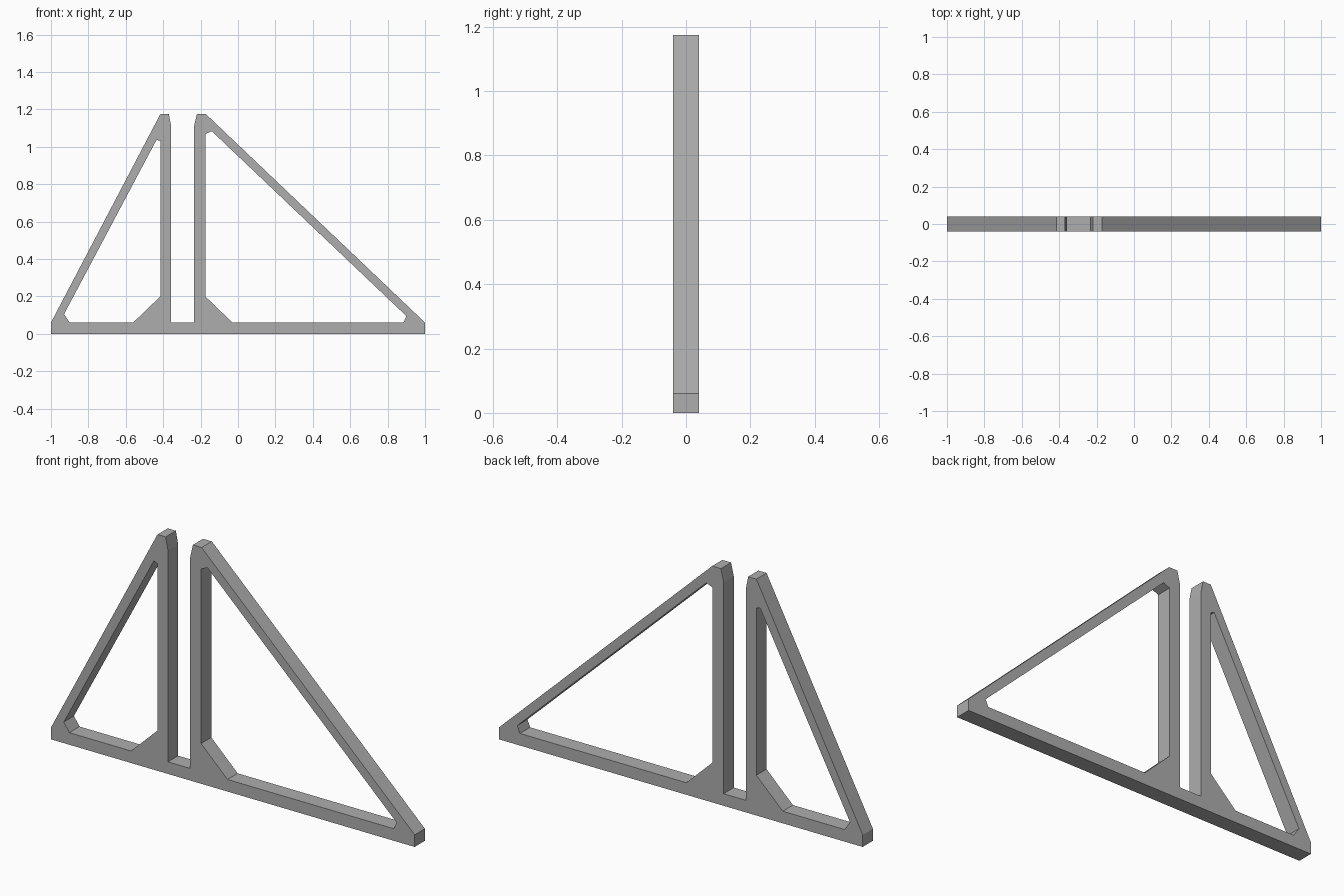
import bpy
import math

cube = bpy.data.objects.get("Cube")
if cube:
    bpy.data.objects.remove(cube, do_unlink=True)

HALF_DEPTH = 0.04
BASE = 0.06     # height of the base bar
TOP = 1.175     # height of both posts

# Outer silhouette: base bar, two chamfered posts, two sloping braces
outline = [(-1, 0), (1, 0), (1, BASE),
           (-0.172, TOP), (-0.22, TOP), (-0.235, 1.11), (-0.235, BASE),
           (-0.357, BASE), (-0.357, 1.11), (-0.37, TOP), (-0.415, TOP),
           (-1, BASE)]

# Triangular openings with a gusset at the foot of each post
right_opening = [(-0.90, BASE), (-0.56, BASE), (-0.415, 0.20),
                 (-0.415, 1.03), (-0.435, 1.038), (-0.93, 0.105)]
left_opening = [(-0.175, 0.20), (-0.03, BASE), (0.885, BASE),
                (0.90, 0.095), (-0.14, 1.083), (-0.175, 1.068)]

# Flat grey finish
grey = bpy.data.materials.new("plain grey")
grey.use_nodes = True
colour = (0.42, 0.42, 0.42, 1)
grey.diffuse_color = colour
grey.node_tree.nodes["Principled BSDF"].inputs["Base Color"].default_value = colour

# Filled profile extruded to the frame thickness
curve = bpy.data.curves.new("bracket_frame", "CURVE")
curve.dimensions = "2D"
curve.fill_mode = "BOTH"
curve.extrude = HALF_DEPTH
for loop in (outline, right_opening, left_opening):
    spline = curve.splines.new("POLY")
    spline.points.add(len(loop) - 1)
    for point, (x, z) in zip(spline.points, loop):
        point.co = (x, z, 0, 1)
    spline.use_cyclic_u = True
    spline.use_smooth = False
curve.materials.append(grey)

frame = bpy.data.objects.new("bracket_frame", curve)
bpy.context.collection.objects.link(frame)
frame.rotation_euler.x = math.pi / 2

# Turn the profile into a flat-shaded mesh
bpy.ops.object.select_all(action="DESELECT")
frame.select_set(True)
bpy.context.view_layer.objects.active = frame
bpy.ops.object.convert(target="MESH")
bpy.ops.object.transform_apply(location=False, rotation=True, scale=False)
bpy.ops.object.shade_flat()
